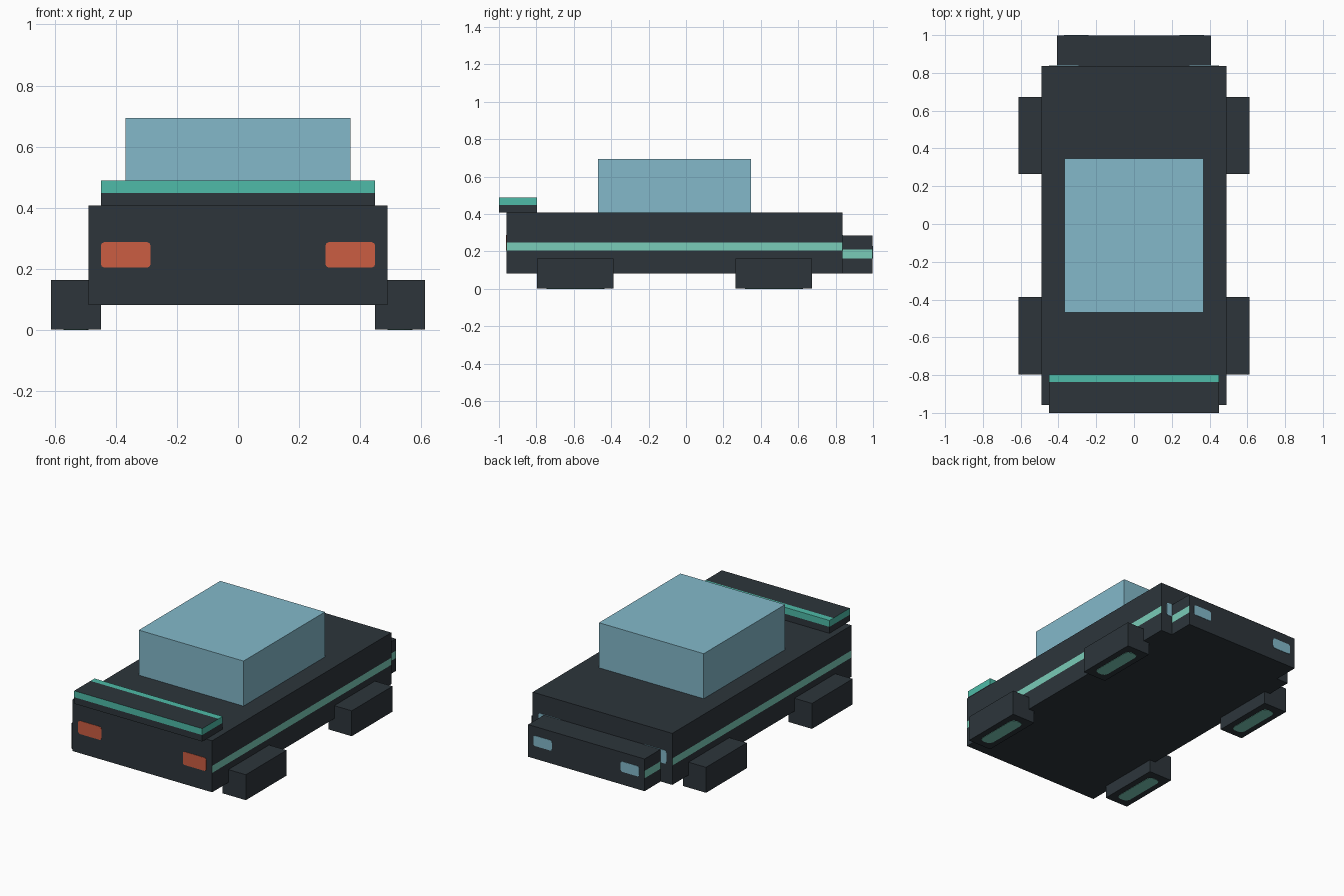
import bpy, bmesh
from mathutils import Vector

if "Cube" in bpy.data.objects:
    bpy.data.objects.remove(bpy.data.objects["Cube"])

U = 2 / 49  # the model sits on a grid, 49 cells long


def material(name, r, g, b):
    def lin(c):
        c /= 255
        return c / 12.92 if c < 0.04045 else ((c + 0.055) / 1.055) ** 2.4
    m = bpy.data.materials.new(name)
    m.diffuse_color = (lin(r), lin(g), lin(b), 1)
    m.use_nodes = True
    m.node_tree.nodes["Principled BSDF"].inputs["Base Color"].default_value = m.diffuse_color
    return m


DARK = material("dark grey", 45, 53, 59)
GLASS = material("pale blue", 131, 185, 202)
MINT = material("mint", 122, 204, 184)
TEAL = material("teal", 78, 187, 168)
RED = material("orange red", 203, 93, 66)


def box(name, lo, hi, mats, cuts=(), rule=None, round_axis=None, radius=0):
    """Box between two grid corners; cuts are (axis, position), rule(centre, normal) picks accent faces."""
    lo, hi = Vector(lo), Vector(hi)
    bm = bmesh.new()
    bmesh.ops.create_cube(bm, size=1)
    for v in bm.verts:
        v.co = [(lo[i] + hi[i]) / 2 + v.co[i] * (hi[i] - lo[i]) for i in range(3)]
    for axis, pos in cuts:
        normal = Vector([float(i == axis) for i in range(3)])
        bmesh.ops.bisect_plane(bm, geom=bm.verts[:] + bm.edges[:] + bm.faces[:],
                               plane_co=normal * pos, plane_no=normal)
    if round_axis is not None:
        edges = [e for e in bm.edges
                 if abs((e.verts[0].co - e.verts[1].co).normalized()[round_axis]) > 0.9]
        bmesh.ops.bevel(bm, geom=edges, offset=radius, segments=2, profile=0.5, affect='EDGES')
    bm.normal_update()
    if rule:
        for f in bm.faces:
            f.material_index = int(rule(f.calc_center_median(), f.normal))
    bmesh.ops.scale(bm, vec=(U, U, U), verts=bm.verts)
    mesh = bpy.data.meshes.new(name)
    bm.to_mesh(mesh)
    bm.free()
    for m in mats:
        mesh.materials.append(m)
    ob = bpy.data.objects.new(name, mesh)
    bpy.context.collection.objects.link(ob)
    return ob


def side_stripe(z0, z1):
    return dict(cuts=[(2, z0), (2, z1)],
                rule=lambda c, n: abs(n.x) > 0.9 and z0 < c.z < z1)


T = 0.05  # plate thickness in grid cells

# Body, nose and cabin
box("body", (-12, -23.5, 2), (12, 20.5, 10), [DARK, MINT], **side_stripe(5, 6.1))
box("nose", (-10, 20.5, 2), (10, 24.5 - T, 7), [DARK, MINT], **side_stripe(4, 5.15))
box("cabin", (-9, -11.5, 10), (9, 8.5, 17), [GLASS])

# Spoiler: teal upper band all round, teal strip along the top inner edge
box("spoiler", (-11, -24.5, 10), (11, -19.5, 12), [DARK, TEAL],
    cuts=[(2, 11), (1, -20.5)],
    rule=lambda c, n: c.y > -20.5 if n.z > 0.9 else (c.z > 11 and abs(n.z) < 0.1))

for s, side in ((-1, "left"), (1, "right")):
    # Block wheels with mint tread plates underneath
    for y, end in ((-19.5, "front"), (6.5, "back")):
        xs = sorted((s * 11, s * 15))
        box(f"{side}_{end}_wheel", (xs[0], y, T), (xs[1], y + 10, 4), [DARK])
        box(f"{side}_{end}_tread", (s * 13 - 1, y + 1.2, 0), (s * 13 + 1, y + 8.8, 2 * T), [MINT],
            round_axis=2, radius=0.7)

    # Lamps on the front face, the back face and the nose
    lamps = (("front_lamp", RED, 7, 11, -23.5, 5, 7.05),
             ("back_lamp", GLASS, 7, 11, 20.5, 5, 7.05),
             ("nose_lamp", GLASS, 5.9, 9.1, 24.5 - T, 4, 5.6))
    for name, mat, x0, x1, y, z0, z1 in lamps:
        xs = sorted((s * x0, s * x1))
        box(f"{side}_{name}", (xs[0], y - T, z0), (xs[1], y + T, z1), [mat],
            round_axis=1, radius=0.3)
